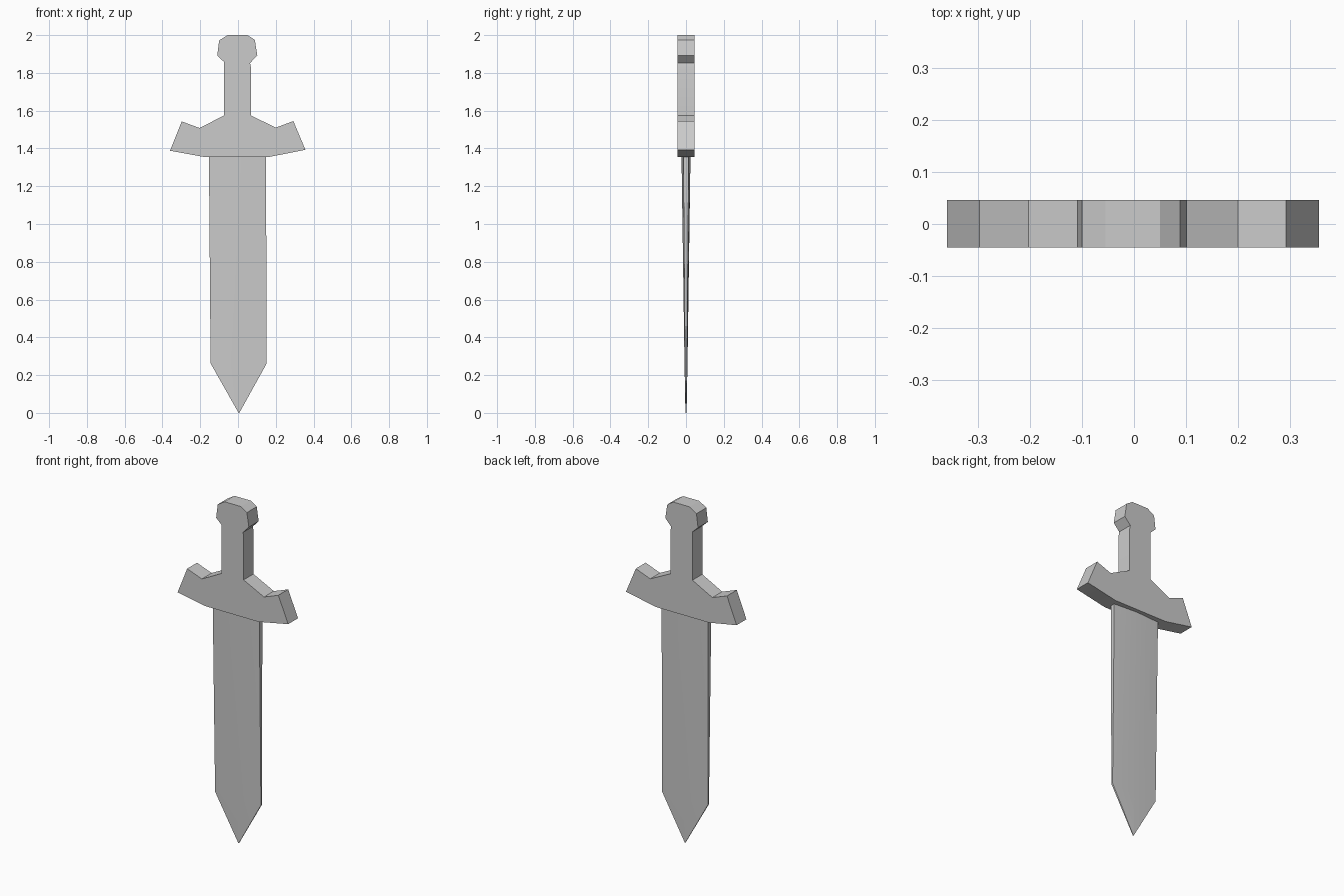
import bpy, bmesh, math

cube = bpy.data.objects.get("Cube")
if cube:
    bpy.data.objects.remove(cube, do_unlink=True)

grey = bpy.data.materials.new("light_grey")
grey.use_nodes = True
grey.diffuse_color = (0.6, 0.6, 0.6, 1)
grey.node_tree.nodes["Principled BSDF"].inputs["Base Color"].default_value = (0.6, 0.6, 0.6, 1)


def finish(bm, name):
    """Turn a bmesh into a shaded object."""
    bmesh.ops.recalc_face_normals(bm, faces=bm.faces)
    mesh = bpy.data.meshes.new(name)
    bm.to_mesh(mesh)
    bm.free()
    mesh.materials.append(grey)
    obj = bpy.data.objects.new(name, mesh)
    bpy.context.collection.objects.link(obj)
    bpy.ops.object.select_all(action='DESELECT')
    obj.select_set(True)
    bpy.context.view_layer.objects.active = obj
    bpy.ops.object.shade_smooth_by_angle(angle=math.radians(30))
    return obj


# Hilt: crossguard, grip and pommel as one extruded outline
outline = [
    (-0.18, 1.355), (0.165, 1.355), (0.357, 1.393), (0.293, 1.545),
    (0.20, 1.51), (0.068, 1.575), (0.068, 1.83), (0.064, 1.852), (0.102, 1.893),
    (0.089, 1.975), (0.05, 2.0), (-0.055, 2.0), (-0.1, 1.972),
    (-0.11, 1.892), (-0.074, 1.858), (-0.074, 1.575), (-0.203, 1.508),
    (-0.298, 1.543), (-0.36, 1.388),
]
bm = bmesh.new()
face = bm.faces.new([bm.verts.new((x, -0.045, z)) for x, z in outline])
extruded = bmesh.ops.extrude_face_region(bm, geom=[face])["geom"]
moved = [v for v in extruded if isinstance(v, bmesh.types.BMVert)]
bmesh.ops.translate(bm, verts=moved, vec=(0, 0.091, 0))
finish(bm, "hilt")

# Blade: six-sided sections (height, left x, right x, edge and ridge half depth)
sections = [
    (0.0, 0.003, 0.007, 0.002, 0.003),
    (0.262, -0.145, 0.152, 0.005, 0.008),
    (1.37, -0.154, 0.148, 0.014, 0.024),
]
bm = bmesh.new()
rings = []
for z, x0, x1, edge, ridge in sections:
    mid = (x0 + x1) / 2
    points = [(x0, -edge), (mid, -ridge), (x1, -edge),
              (x1, edge), (mid, ridge), (x0, edge)]
    rings.append([bm.verts.new((x, y, z)) for x, y in points])
for low, high in zip(rings, rings[1:]):
    for i in range(len(low)):
        j = (i + 1) % len(low)
        bm.faces.new((low[i], low[j], high[j], high[i]))
bm.faces.new(rings[0])
bm.faces.new(rings[-1])
finish(bm, "blade")
